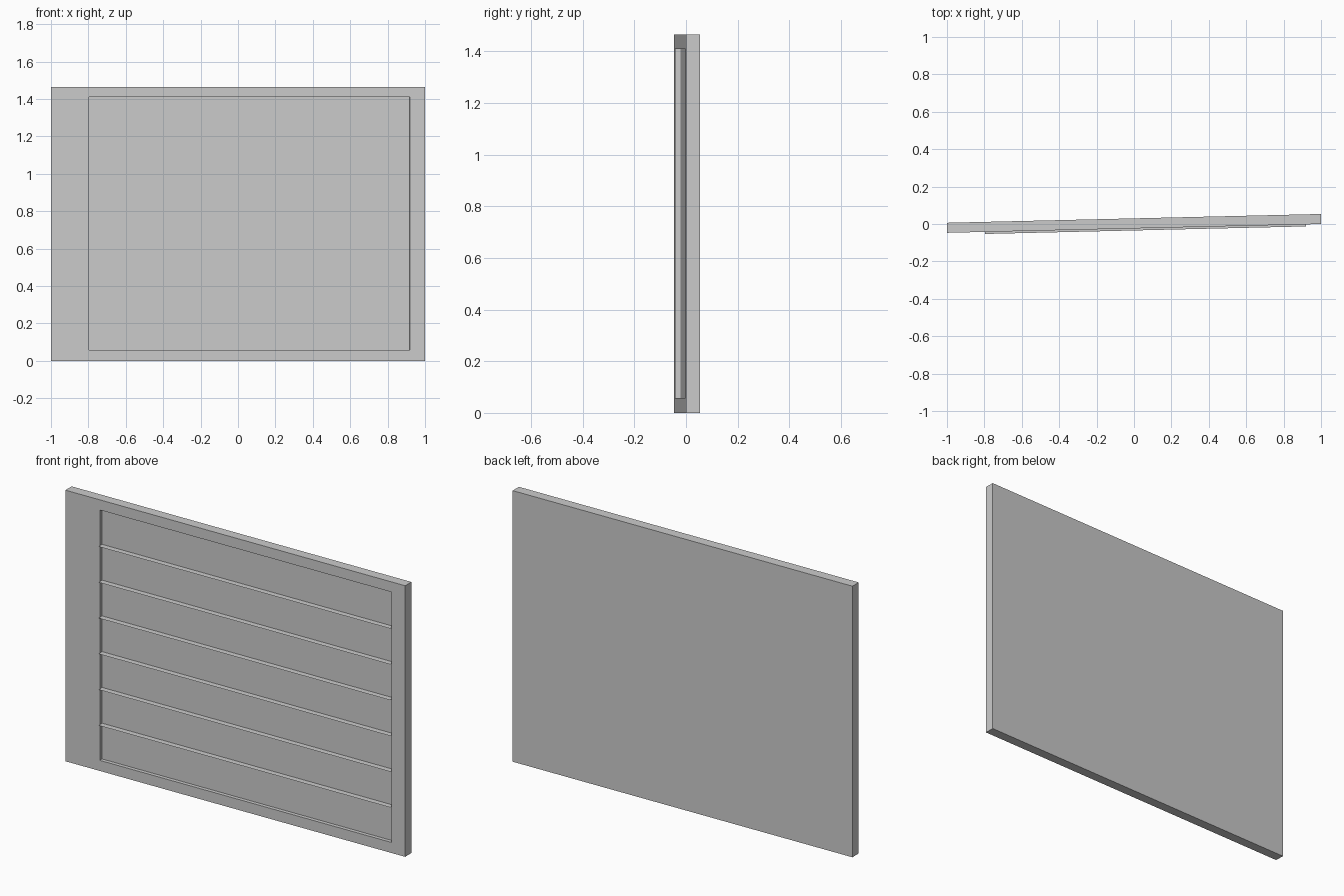
import bpy, bmesh, math

if "Cube" in bpy.data.objects:
    bpy.data.objects.remove(bpy.data.objects["Cube"])

TILT = math.atan(0.0235)      # slight swing of the panel about z
H, T = 1.465, 0.0535          # height, thickness
X0, X1, Z0, Z1 = -0.797, 0.918, 0.057, 1.41   # recess outline
DEPTH, LIP, BAYS = 0.02, 0.011, 7


def make_object(name, bm):
    mesh = bpy.data.meshes.new(name)
    bm.to_mesh(mesh)
    bm.free()
    ob = bpy.data.objects.new(name, mesh)
    bpy.context.collection.objects.link(ob)
    ob.location = (0.0006, -0.0235, 0)
    ob.rotation_euler = (0, 0, TILT)
    return ob


def ring(bm, xa, xb, za, zb, y):
    return [bm.verts.new(p) for p in ((xa, y, za), (xb, y, za), (xb, y, zb), (xa, y, zb))]


# panel with a shallow recess in its front: rings joined from back to recess floor
bm = bmesh.new()
rings = [ring(bm, -0.9994, 0.9994, 0, H, T),
         ring(bm, -0.9994, 0.9994, 0, H, 0),
         ring(bm, X0, X1, Z0, Z1, 0),
         ring(bm, X0, X1, Z0, Z1, DEPTH)]
for a, b in zip(rings, rings[1:]):
    for i in range(4):
        j = (i + 1) % 4
        bm.faces.new((a[i], a[j], b[j], b[i]))
bm.faces.new(rings[0])
bm.faces.new(rings[-1])
bmesh.ops.recalc_face_normals(bm, faces=bm.faces)
make_object("panel", bm)

# paper-thin level shelves that stand a little proud of the panel
for n in range(1, BAYS):
    z = Z0 + (Z1 - Z0) * n / BAYS
    bm = bmesh.new()
    bm.faces.new([bm.verts.new(p) for p in (
        (X0, -LIP, z), (X1, -LIP, z), (X1, DEPTH, z), (X0, DEPTH, z))])
    make_object(f"shelf_{n}", bm)
